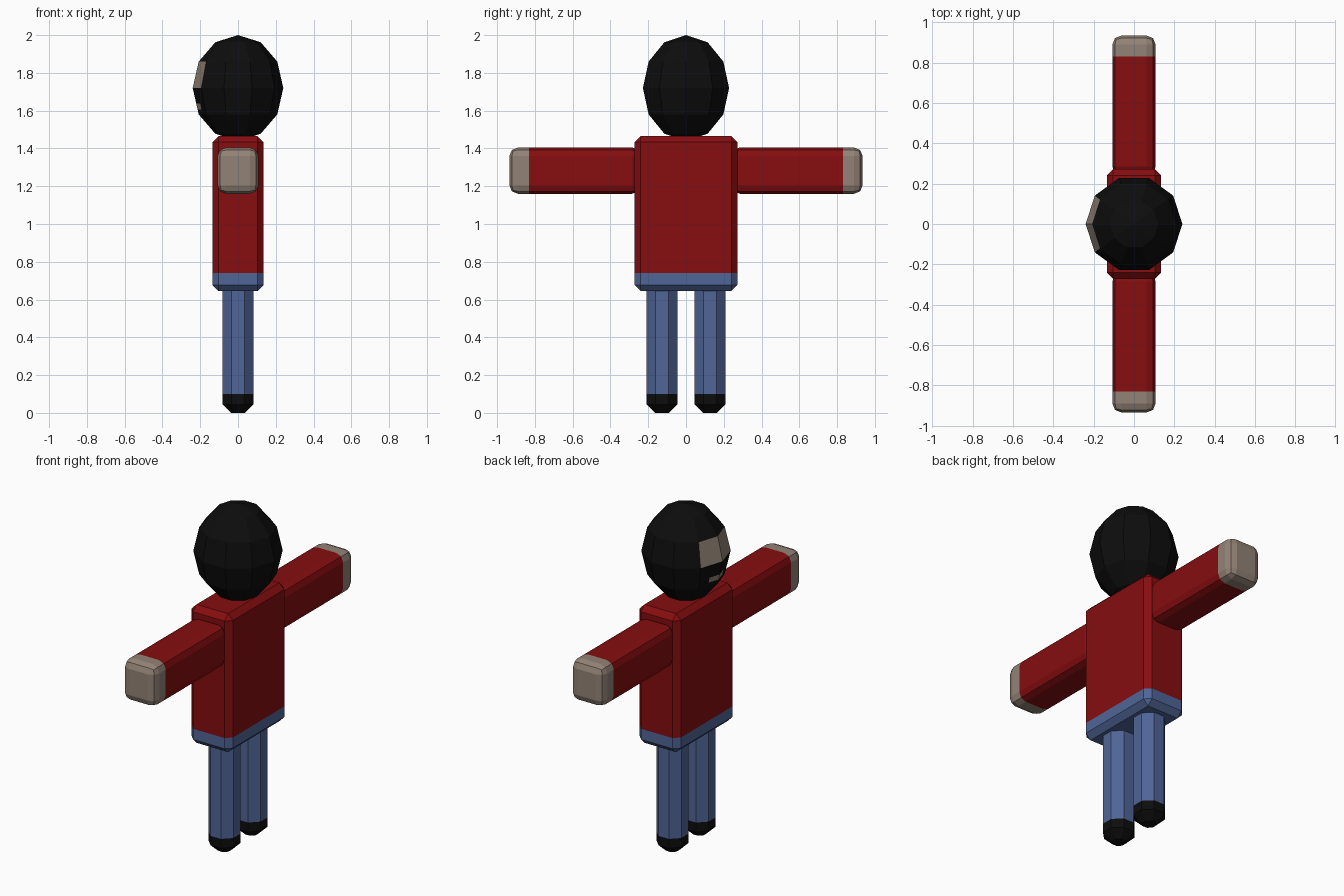
import bpy, bmesh
from math import pi, sin, cos, radians
from mathutils import Matrix

if "Cube" in bpy.data.objects:
    bpy.data.objects.remove(bpy.data.objects["Cube"])


def material(name, r, g, b):
    m = bpy.data.materials.new(name)
    m.diffuse_color = (r, g, b, 1)
    m.use_nodes = True
    m.node_tree.nodes["Principled BSDF"].inputs["Base Color"].default_value = m.diffuse_color
    return m


RED = material("red_cloth", 0.24, 0.004, 0.005)
BLUE = material("blue_cloth", 0.08, 0.13, 0.31)
SKIN = material("skin", 0.29, 0.225, 0.18)
BLACK = material("black", 0.004, 0.004, 0.004)


def finish(bm, name, mats, second):
    """Make the object; faces for which second(centre) is true get mats[1]."""
    bmesh.ops.recalc_face_normals(bm, faces=bm.faces[:])
    for f in bm.faces:
        f.material_index = int(second(f.calc_center_median()))
    me = bpy.data.meshes.new(name)
    bm.to_mesh(me)
    bm.free()
    for m in mats:
        me.materials.append(m)
    ob = bpy.data.objects.new(name, me)
    bpy.context.collection.objects.link(ob)
    return ob


def cut(bm, faces, co, no):
    geom = set(faces)
    for f in faces:
        geom.update(f.edges)
        geom.update(f.verts)
    bmesh.ops.bisect_plane(bm, geom=list(geom), plane_co=co, plane_no=no)


def rounded_box(size, centre, width, segments):
    bm = bmesh.new()
    bmesh.ops.create_cube(bm, size=1,
                          matrix=Matrix.Translation(centre) @ Matrix.Diagonal((*size, 1)))
    bmesh.ops.bevel(bm, geom=bm.edges[:], offset=width, segments=segments,
                    profile=0.5, affect='EDGES')
    return bm


def lathe(profile, n, start=0, cx=0, cy=0):
    """Revolve (radius, z) points; zero radius makes a pole."""
    bm = bmesh.new()
    rings = []
    for r, z in profile:
        if r == 0:
            rings.append([bm.verts.new((cx, cy, z))] * n)
        else:
            rings.append([bm.verts.new((cx + r * cos(start + 2 * pi * i / n),
                                        cy + r * sin(start + 2 * pi * i / n), z))
                          for i in range(n)])
    for a, b in zip(rings, rings[1:]):
        for i in range(n):
            j = (i + 1) % n
            bm.faces.new(list(dict.fromkeys((a[i], a[j], b[j], b[i]))))
    return bm


# torso: red top with a blue waistband
bm = rounded_box((0.27, 0.545, 0.82), (0, 0, 1.055), 0.032, 1)
cut(bm, bm.faces[:], (0, 0, 0.74), (0, 0, 1))
finish(bm, "torso", (RED, BLUE), lambda c: c.z < 0.74)

for side, word in ((-1, "right"), (1, "left")):
    # arm with a bare hand at its end
    bm = rounded_box((0.215, 0.695, 0.245), (0, side * 0.5875, 1.2825), 0.045, 2)
    cut(bm, bm.faces[:], (0, side * 0.83, 0), (0, 1, 0))
    finish(bm, word + "_arm", (RED, SKIN), lambda c: abs(c.y) > 0.83)

    # eight-sided leg with a tapered shoe
    r = 0.082 / cos(pi / 8)
    bm = lathe([(0, 0), (0.04, 0), (r, 0.045), (r, 0.1), (r, 0.68), (0, 0.68)],
               8, pi / 8, 0, side * 0.127)
    finish(bm, word + "_leg", (BLUE, BLACK), lambda c: c.z < 0.1)

# head: ten-sided hood with an eye opening and a small mouth slot facing -x
bm = lathe([(0, 1.44)] + [(0.24 * cos(radians(a)), 1.72 + 0.28 * sin(radians(a)))
                          for a in (-60, -30, 0, 30, 60)] + [(0, 2.0)], 10)


def mouth_area():
    return [f for f in bm.faces if f.calc_center_median().x < -0.17
            and 1.585 < f.calc_center_median().z < 1.715
            and abs(f.calc_center_median().y) < 0.1]


for co, no in (((0, 0, 1.605), (0, 0, 1)), ((0, 0, 1.637), (0, 0, 1)),
               ((0, 0.064, 0), (0, 1, 0)), ((0, -0.064, 0), (0, 1, 0))):
    cut(bm, mouth_area(), co, no)


def is_skin(c):
    eyes = 1.74 < c.z < 1.85 and c.x < -0.18
    mouth = 1.605 < c.z < 1.637 and c.x < -0.17 and abs(c.y) < 0.064
    return eyes and abs(c.y) < 0.09 or mouth


finish(bm, "head", (BLACK, SKIN), is_skin)
